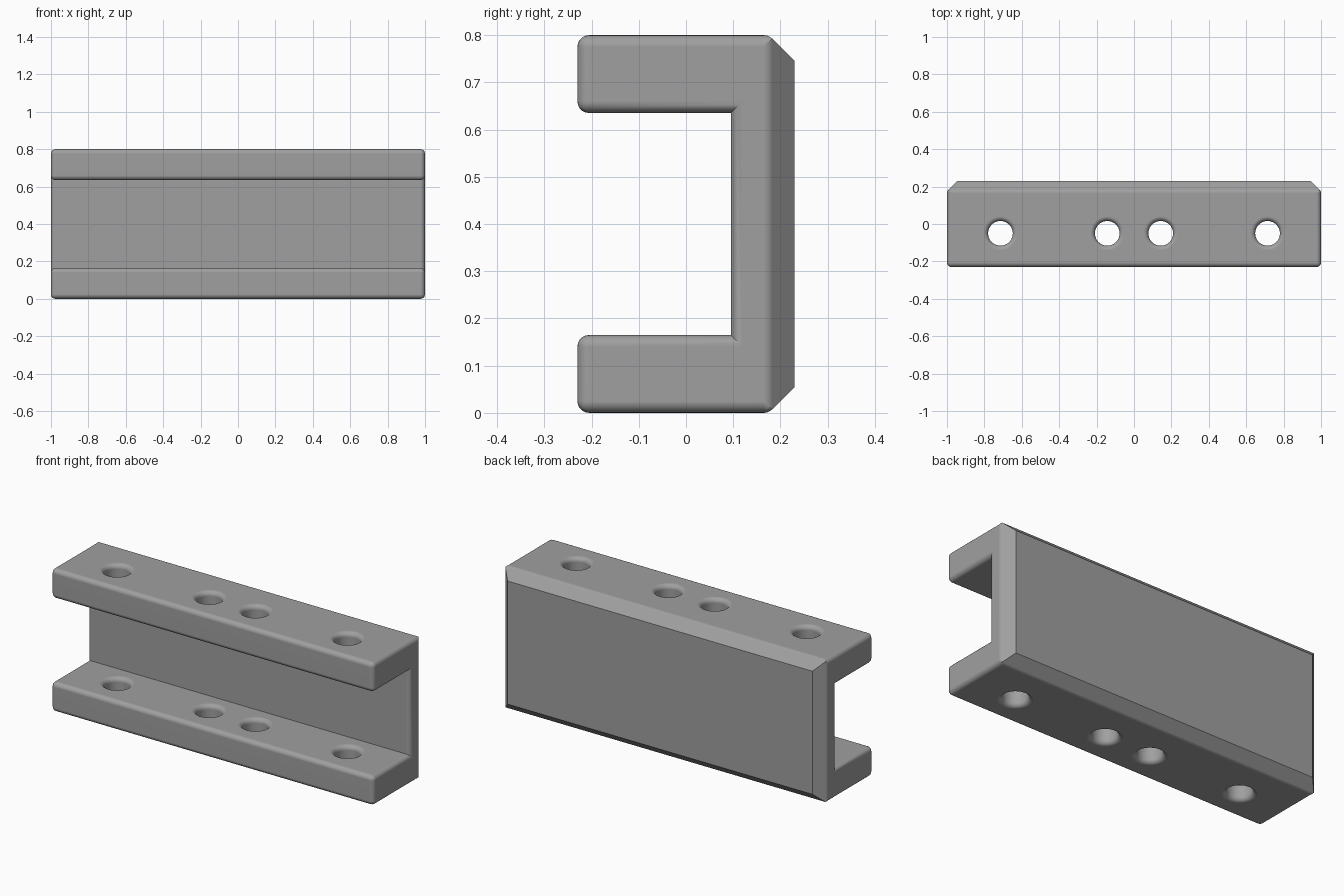
import bpy, bmesh, math

if "Cube" in bpy.data.objects:
    bpy.data.objects.remove(bpy.data.objects["Cube"])

HX, Y0, Y_WEB, Y_RING, Y1 = 1.0, -0.23, 0.095, 0.175, 0.23
H, ARM, R, CH = 0.80, 0.165, 0.025, 0.055

grey = bpy.data.materials.new("grey")
grey.diffuse_color = (0.35, 0.35, 0.35, 1)
grey.use_nodes = True
grey.node_tree.nodes["Principled BSDF"].inputs["Base Color"].default_value = grey.diffuse_color


def make_object(name, bm):
    bmesh.ops.recalc_face_normals(bm, faces=bm.faces[:])
    me = bpy.data.meshes.new(name)
    bm.to_mesh(me)
    bm.free()
    ob = bpy.data.objects.new(name, me)
    bpy.context.collection.objects.link(ob)
    me.materials.append(grey)
    return ob


# Channel: C profile extruded along x, with a chamfered back plate
bm = bmesh.new()
profile = [(Y_RING, 0), (Y0, 0), (Y0, ARM), (Y_WEB, ARM),
           (Y_WEB, H - ARM), (Y0, H - ARM), (Y0, H), (Y_RING, H)]
left, right = [[bm.verts.new((x, y, z)) for y, z in profile] for x in (-HX, HX)]
bm.faces.new(left)
bm.faces.new(right[::-1])
for i in range(7):
    bm.faces.new((left[i], left[i + 1], right[i + 1], right[i]))
ring = [left[0], right[0], right[7], left[7]]
back = [bm.verts.new((x, Y1, z)) for x, z in
        ((CH - HX, CH), (HX - CH, CH), (HX - CH, H - CH), (CH - HX, H - CH))]
for i in range(4):
    j = (i + 1) % 4
    bm.faces.new((ring[i], ring[j], back[j], back[i]))
bm.faces.new(back)
bmesh.ops.recalc_face_normals(bm, faces=bm.faces[:])

# Round the convex edges, lightly where the chamfer starts, never on the back
weight = bm.edges.layers.float.new("bevel_weight_edge")
for e in bm.edges:
    ys = [v.co.y for v in e.verts]
    if max(ys) > Y_RING + 0.01 or not e.is_convex:
        continue
    e[weight] = 0.4 if min(ys) > Y_RING - 0.01 else 1.0
channel = make_object("channel", bm)
bevel = channel.modifiers.new("rounding", 'BEVEL')
bevel.limit_method = 'WEIGHT'
bevel.width = R
bevel.segments = 5

# Bolt holes: one lathed cutter per hole and arm, flared at both mouths
bm = bmesh.new()
HOLE_R, N, EPS = 0.066, 40, 0.01
arc = [math.radians(a) for a in (0, 18, 36, 54, 72, 90)]
for x in (-0.714, -0.143, 0.143, 0.714):
    for base in (0, H - ARM):
        low = [(HOLE_R + R * (1 - math.cos(a)), R * (1 - math.sin(a))) for a in arc[::-1]]
        low.insert(0, (low[0][0], -EPS))
        outline = low + [(r, ARM - z) for r, z in low[::-1]]
        rings = [[bm.verts.new((x + r * math.cos(t * math.tau / N),
                                -0.05 + r * math.sin(t * math.tau / N), base + z))
                  for t in range(N)] for r, z in outline]
        for a, b in zip(rings, rings[1:]):
            for k in range(N):
                m = (k + 1) % N
                bm.faces.new((a[k], a[m], b[m], b[k]))
        bm.faces.new(rings[0][::-1])
        bm.faces.new(rings[-1])
cutter = make_object("hole_cutter", bm)
cutter.hide_render = True
cut = channel.modifiers.new("holes", 'BOOLEAN')
cut.operation = 'DIFFERENCE'
cut.solver = 'EXACT'
cut.object = cutter

# Apply, then smooth the fillets while keeping hard edges
bpy.context.view_layer.objects.active = channel
channel.select_set(True)
cutter.select_set(False)
for name in ("rounding", "holes"):
    bpy.ops.object.modifier_apply(modifier=name)
bpy.data.objects.remove(cutter)
bpy.ops.object.shade_smooth_by_angle(angle=math.radians(30))
normals = channel.modifiers.new("flat_face_normals", 'WEIGHTED_NORMAL')
normals.keep_sharp = True
